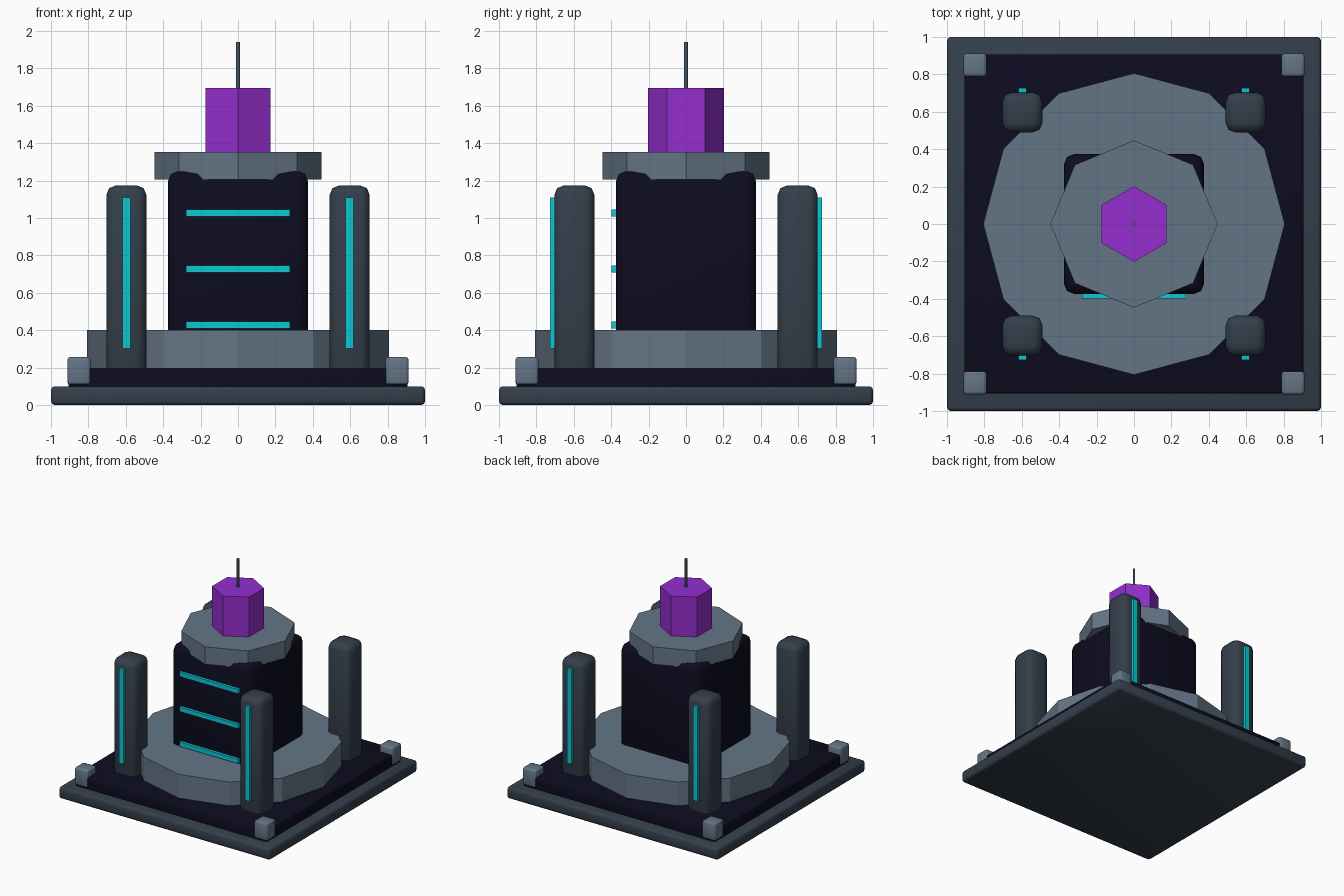
import bpy
import math

if "Cube" in bpy.data.objects:
    bpy.data.objects.remove(bpy.data.objects["Cube"])


def mat(name, rgb):
    """Flat colour given as sRGB 0-255, stored as linear."""
    m = bpy.data.materials.new(name)
    lin = [((c / 255 + 0.055) / 1.055) ** 2.4 if c > 10 else c / 255 / 12.92 for c in rgb]
    m.diffuse_color = (*lin, 1)
    m.use_nodes = True
    m.node_tree.nodes["Principled BSDF"].inputs["Base Color"].default_value = m.diffuse_color
    return m


SLATE = mat("dark slate", (52, 63, 75))
STEEL = mat("steel grey", (100, 117, 134))
NAVY = mat("deep navy", (12, 12, 32))
CYAN = mat("cyan glow", (12, 200, 212))
PURPLE = mat("purple crystal", (148, 46, 206))


def box(name, lo, hi, material, bevel=0.0, segments=2):
    """Box between two corners, optionally with soft bevelled edges."""
    bpy.ops.mesh.primitive_cube_add(size=1, location=[(a + b) / 2 for a, b in zip(lo, hi)])
    o = bpy.context.object
    o.name = name
    o.scale = [b - a for a, b in zip(lo, hi)]
    bpy.ops.object.transform_apply(location=False, rotation=False, scale=True)
    o.data.materials.append(material)
    if bevel:
        mod = o.modifiers.new("soft edges", "BEVEL")
        mod.width = bevel
        mod.segments = segments
        bpy.ops.object.shade_smooth()
    return o


def prism(name, sides, radius, z0, z1, material):
    """Upright flat-sided prism with a corner on the y axis."""
    bpy.ops.mesh.primitive_cylinder_add(vertices=sides, radius=radius, depth=z1 - z0,
                                        location=(0, 0, (z0 + z1) / 2))
    o = bpy.context.object
    o.name = name
    o.data.materials.append(material)
    return o


# Stepped square base
box("base_slab", (-1, -1, 0), (1, 1, 0.1), SLATE, 0.02)
box("base_plate", (-0.905, -0.905, 0.05), (0.905, 0.905, 0.197), NAVY, 0.01)

# Central tower
prism("pedestal", 12, 0.806, 0.15, 0.4, STEEL)
box("tower_core", (-0.373, -0.373, 0.3), (0.373, 0.373, 1.25), NAVY, 0.05)
prism("collar", 8, 0.447, 1.205, 1.354, STEEL)
prism("crystal", 6, 0.202, 1.34, 1.695, PURPLE)
prism("antenna", 8, 0.01, 1.65, 1.94, STEEL)

# Light bars on the front of the tower
for i, z in enumerate((0.428, 0.727, 1.026)):
    box(f"front_light_bar_{i + 1}", (-0.278, -0.397, z - 0.019), (0.278, -0.36, z + 0.019), CYAN)

# Four corner pillars with light strips, and four corner blocks
for sx in (-1, 1):
    for sy in (-1, 1):
        tag = ("left" if sx < 0 else "right") + "_" + ("front" if sy < 0 else "back")
        px, py, h = 0.597 * sx, 0.597 * sy, 0.107
        box("pillar_" + tag, (px - h, py - h, 0.12), (px + h, py + h, 1.174), SLATE, 0.05)
        ys = sorted((0.68 * sy, 0.728 * sy))
        box("light_strip_" + tag, (px - 0.021, ys[0], 0.302), (px + 0.021, ys[1], 1.11), CYAN)
        cx, cy, c = 0.85 * sx, 0.85 * sy, 0.062
        box("corner_block_" + tag, (cx - c, cy - c, 0.108), (cx + c, cy + c, 0.257), STEEL, 0.015)
